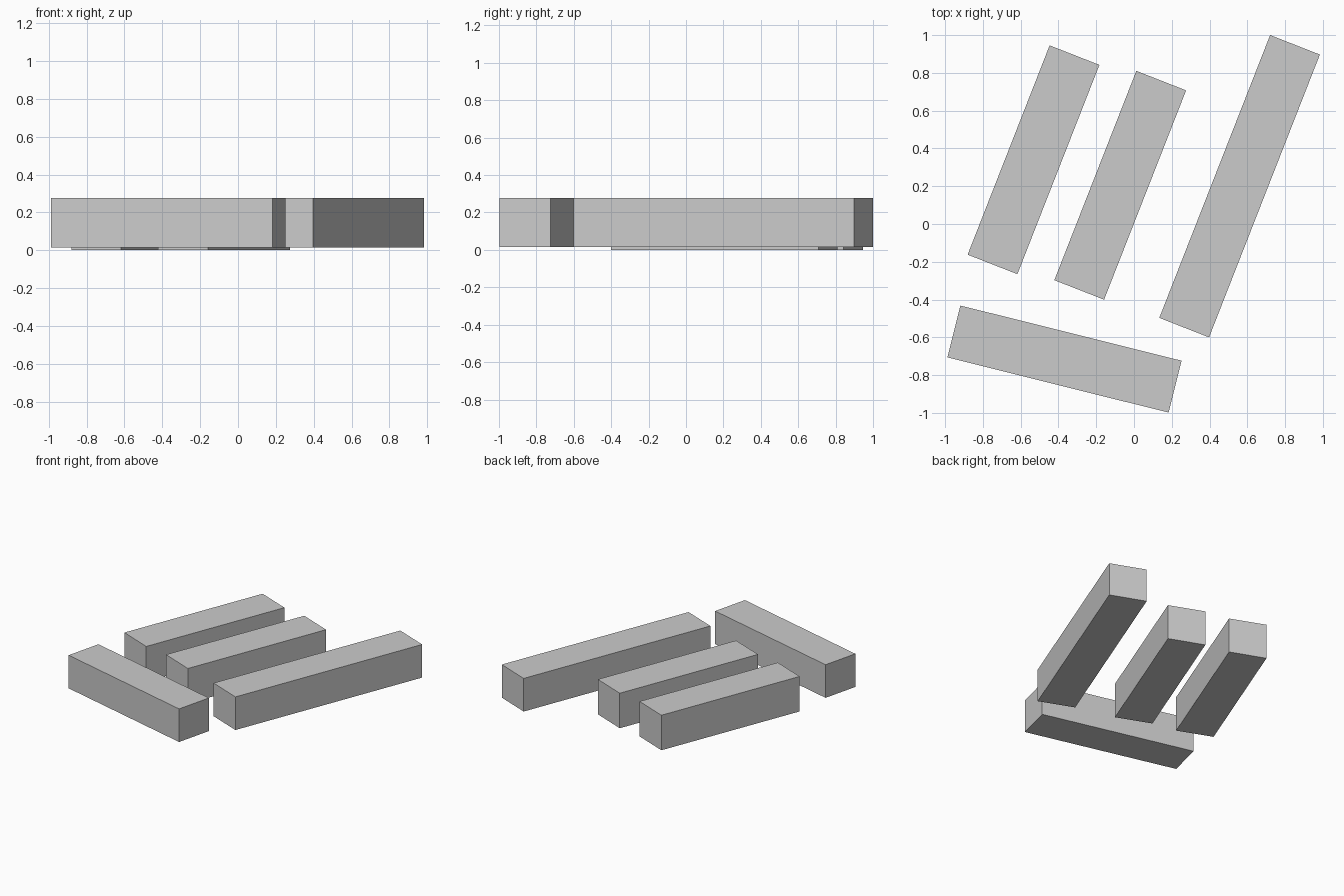
import bpy
from math import radians

if "Cube" in bpy.data.objects:
    bpy.data.objects.remove(bpy.data.objects["Cube"])

TOP = 0.277
WIDTH = 0.283


def beam(name, x, y, length, angle, bottom):
    """Rectangular beam lying flat, turned about z."""
    bpy.ops.mesh.primitive_cube_add(size=1, location=(x, y, (TOP + bottom) / 2),
                                    rotation=(0, 0, radians(angle)))
    obj = bpy.context.object
    obj.name = name
    obj.scale = (length, WIDTH, TOP - bottom)
    bpy.ops.object.transform_apply(location=False, rotation=False, scale=True)
    return obj


# Two short parallel beams resting on the ground
beam("left_beam", -0.532, 0.340, 1.19, 68.6, 0.0)
beam("middle_beam", -0.073, 0.205, 1.19, 68.6, 0.0)

# Long parallel beam and the cross beam, slightly raised
beam("long_right_beam", 0.559, 0.200, 1.608, 68.6, 0.015)
beam("front_cross_beam", -0.368, -0.715, 1.207, -14.0, 0.015)
